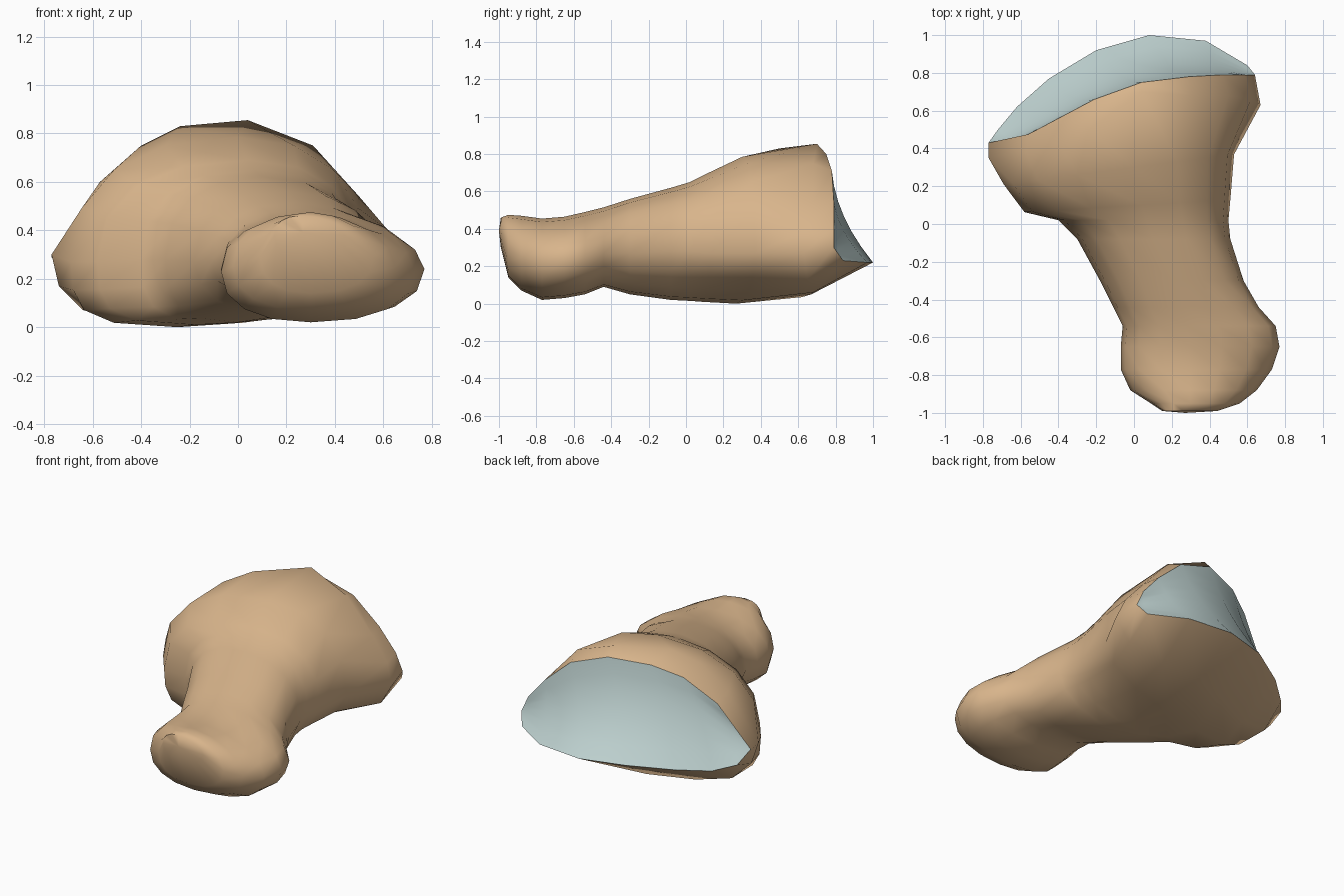
import bpy, math
from mathutils import Vector

if "Cube" in bpy.data.objects:
    bpy.data.objects.remove(bpy.data.objects["Cube"])

N = 16  # points per ring, counter-clockwise from the right as seen from the front


def section(y, xl, xr, zb, zt, cx, cz, yaw=0.0, skew=0.0):
    """Lopsided superellipse ring; yaw turns it, skew pulls its underside left."""
    pts = []
    for k in range(N):
        a = 2 * math.pi * k / N
        c, s = math.cos(a), math.sin(a)
        # the small end slopes off more on its upper right
        e = 1.85 if (y < -0.4 and c > 0 and s > 0) else 2.3
        dx = math.copysign(abs(c) ** (2 / e), c) * (xr - cx if c > 0 else cx - xl)
        dz = math.copysign(abs(s) ** (2 / e), s) * (zt - cz if s > 0 else cz - zb)
        if s < 0:
            dx -= skew * s * s
        pts.append(Vector((cx + dx, y + yaw * dx, cz + dz)))
    return pts


def build(name, verts, faces, color):
    me = bpy.data.meshes.new(name)
    me.from_pydata(verts, [], faces)
    ob = bpy.data.objects.new(name, me)
    bpy.context.collection.objects.link(ob)
    mat = bpy.data.materials.new(name + "_color")
    mat.diffuse_color = color
    mat.use_nodes = True
    mat.node_tree.nodes["Principled BSDF"].inputs["Base Color"].default_value = mat.diffuse_color
    me.materials.append(mat)
    bpy.ops.object.select_all(action='DESELECT')
    ob.select_set(True)
    bpy.context.view_layer.objects.active = ob
    bpy.ops.object.shade_smooth_by_angle(angle=math.radians(60))
    return ob


# Small end and shaft: y, left, right, bottom, top, centre x, centre z, yaw, skew
shaft = [section(*s) for s in [
    (-0.99, 0.15, 0.44, 0.30, 0.46, 0.26, 0.38),
    (-0.95, 0.09, 0.56, 0.14, 0.475, 0.30, 0.29),
    (-0.88, -0.02, 0.65, 0.07, 0.47, 0.30, 0.25),
    (-0.77, -0.07, 0.73, 0.02, 0.455, 0.30, 0.23),
    (-0.65, -0.07, 0.77, 0.03, 0.465, 0.30, 0.24),
    (-0.54, -0.06, 0.75, 0.05, 0.49, 0.28, 0.25),
    (-0.44, -0.11, 0.66, 0.09, 0.515, 0.24, 0.27),
    (-0.30, -0.18, 0.58, 0.05, 0.56, 0.20, 0.27),
    (-0.08, -0.30, 0.51, 0.02, 0.62, 0.10, 0.28, 0, 0.1),
    (0.02, -0.40, 0.50, 0.015, 0.65, 0.07, 0.28, 0, 0.14),
    (0.10, -0.58, 0.51, 0.01, 0.69, 0.04, 0.27, 0.06, 0.22),
    (0.30, -0.69, 0.53, 0.0, 0.785, 0.0, 0.27, 0.13, 0.25),
]]

# Widest girth of the large head
girth = [Vector(p) for p in [
    (.67, .63, .27), (.62, .66, .40), (.50, .68, .54), (.31, .68, .75),
    (.04, .70, .855), (-.24, .50, .83), (-.40, .42, .75), (-.57, .38, .60),
    (-.77, .35, .30), (-.74, .38, .17), (-.64, .44, .07), (-.42, .50, .025),
    (-.15, .62, .035), (.08, .67, .05), (.35, .68, .06), (.58, .65, .13)]]

# Rim of the joint face
rim = [Vector(p) for p in [
    (.64, .79, .30), (.59, .79, .41), (.47, .79, .55), (.29, .78, .71),
    (.04, .75, .80), (-.21, .66, .78), (-.38, .57, .71), (-.56, .475, .55),
    (-.77, .43, .29), (-.72, .50, .20), (-.62, .62, .18), (-.45, .77, .20),
    (-.20, .92, .22), (.08, 1.0, .22), (.38, .97, .22), (.60, .84, .23)]]

# Bone body: skin all rings and close the small end
rings = shaft + [girth, rim]
verts = [p for r in rings for p in r] + [Vector((0.27, -1.0, 0.39))]
faces = [(len(verts) - 1, k, (k + 1) % N) for k in range(N)]
for i in range(len(rings) - 1):
    for k in range(N):
        a, b = i * N + k, i * N + (k + 1) % N
        faces.append((a, a + N, b + N, b))
build("bone_body", verts, faces, (0.69, 0.46, 0.26, 1))

# Joint face: slightly hollow columns spanning from the upper to the lower rim
STEPS = 6
verts, faces = [], []
for k in range(N // 2 + 1):
    top, low = rim[k], rim[-k % N]
    sag = 0.045 * min(1.0, (top - low).length / 0.5)
    for j in range(STEPS + 1):
        t = j / STEPS
        verts.append(top.lerp(low, t) - Vector((0, sag * 4 * t * (1 - t), 0)))
for k in range(N // 2):
    for j in range(STEPS):
        a = k * (STEPS + 1) + j
        b = a + STEPS + 1
        faces.append((a, a + 1, b + 1, b))
cap = build("joint_face", verts, faces, (0.54, 0.67, 0.66, 1))

# Merge the pinched side columns and keep the face pointing backwards
import bmesh
bm = bmesh.new()
bm.from_mesh(cap.data)
bmesh.ops.remove_doubles(bm, verts=bm.verts, dist=0.0005)
bm.normal_update()
if sum(f.normal.y * f.calc_area() for f in bm.faces) < 0:
    bmesh.ops.reverse_faces(bm, faces=bm.faces)
bm.to_mesh(cap.data)
bm.free()
